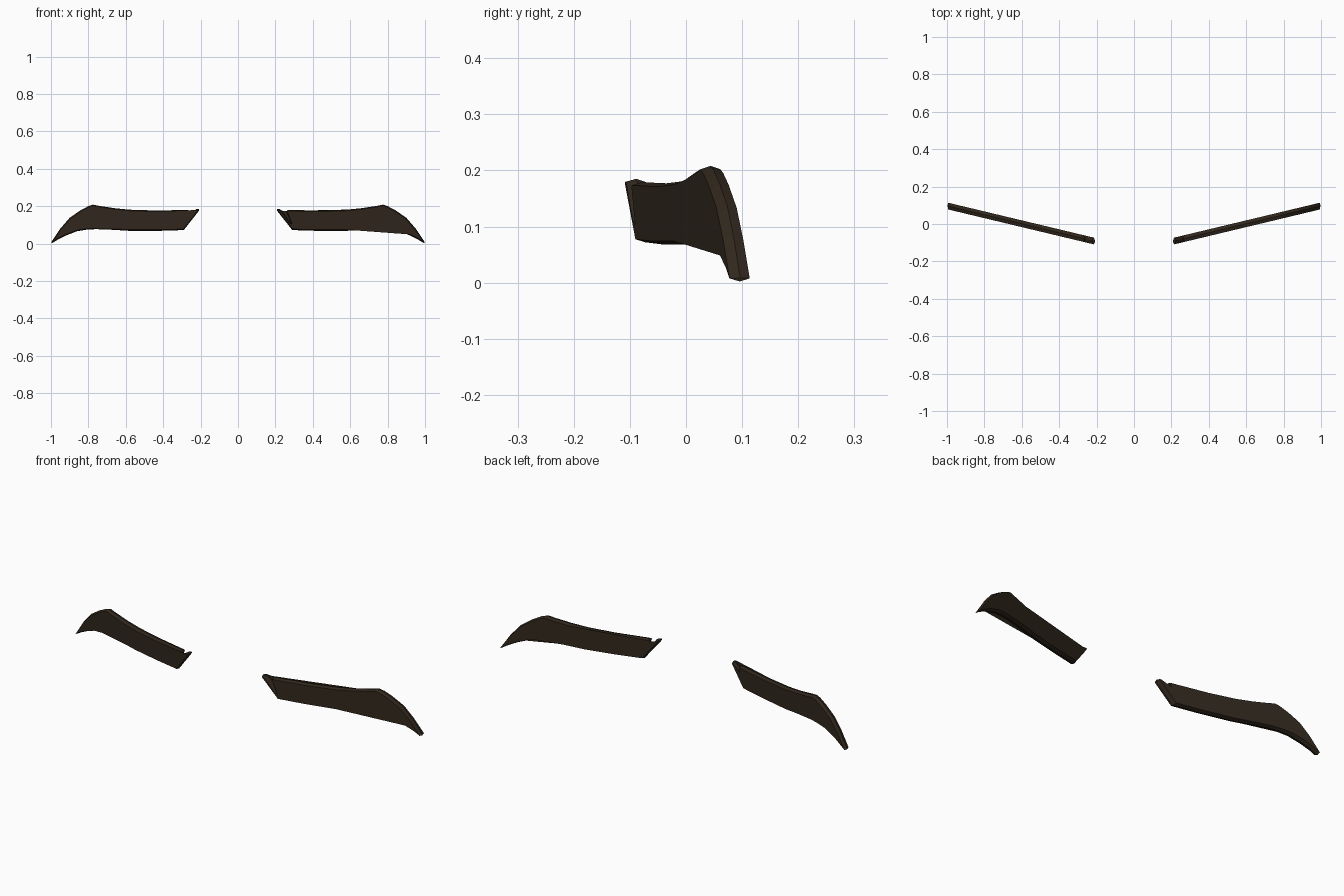
import bpy, bmesh, math
from mathutils import Vector

if "Cube" in bpy.data.objects:
    bpy.data.objects.remove(bpy.data.objects["Cube"])

# Brow silhouette (x, z), counter-clockwise, including the split inner lock
OUTLINE = [(0.29, 0.072), (0.42, 0.068), (0.58, 0.068), (0.68, 0.074), (0.76, 0.077),
           (0.81, 0.074), (0.86, 0.066), (0.92, 0.043), (0.965, 0.02), (0.995, 0.002),
           (0.998, 0.008), (0.95, 0.08), (0.90, 0.138), (0.84, 0.179), (0.80, 0.2),
           (0.775, 0.208), (0.74, 0.201), (0.66, 0.189), (0.58, 0.181), (0.45, 0.177),
           (0.265, 0.179), (0.258, 0.172), (0.286, 0.108), (0.278, 0.114), (0.232, 0.178),
           (0.222, 0.185), (0.21, 0.184), (0.208, 0.176)]


def inset(points, d):
    """Move every outline point inward, limiting the move at sharp corners."""
    pts = [Vector(p) for p in points]
    out = []
    for i, p in enumerate(pts):
        a = (p - pts[i - 1]).normalized()
        b = (pts[(i + 1) % len(pts)] - p).normalized()
        n = Vector((-a.y - b.y, a.x + b.x)).normalized()
        out.append(p + n * d)
    return out


def spine(x):
    return -0.092 + (x - 0.21) * 0.2395


mat = bpy.data.materials.new("dark_brown_hair")
mat.diffuse_color = (0.03, 0.02, 0.012, 1)
mat.use_nodes = True
mat.node_tree.nodes["Principled BSDF"].inputs["Base Color"].default_value = mat.diffuse_color


def brow(name, side):
    bm = bmesh.new()
    # Three rings: inset front, full middle ridge, inset back
    rings = []
    for off, d in ((-0.018, 0.006), (0.0, 0.0), (0.018, 0.006)):
        rings.append([bm.verts.new((side * p.x, spine(p.x) + off, p.y))
                      for p in inset(OUTLINE, d)])
    n = len(OUTLINE)
    for r0, r1 in zip(rings, rings[1:]):
        for i in range(n):
            j = (i + 1) % n
            bm.faces.new((r0[i], r0[j], r1[j], r1[i]))
    caps = [bm.faces.new(rings[0][::-1]), bm.faces.new(rings[2])]
    bmesh.ops.triangulate(bm, faces=caps)
    bmesh.ops.recalc_face_normals(bm, faces=bm.faces)
    me = bpy.data.meshes.new(name)
    bm.to_mesh(me)
    bm.free()
    me.materials.append(mat)
    ob = bpy.data.objects.new(name, me)
    bpy.context.collection.objects.link(ob)
    bpy.ops.object.select_all(action='DESELECT')
    ob.select_set(True)
    bpy.context.view_layer.objects.active = ob
    bpy.ops.object.shade_smooth_by_angle(angle=math.radians(30))


# Mirrored pair
brow("eyebrow_right", 1)
brow("eyebrow_left", -1)
